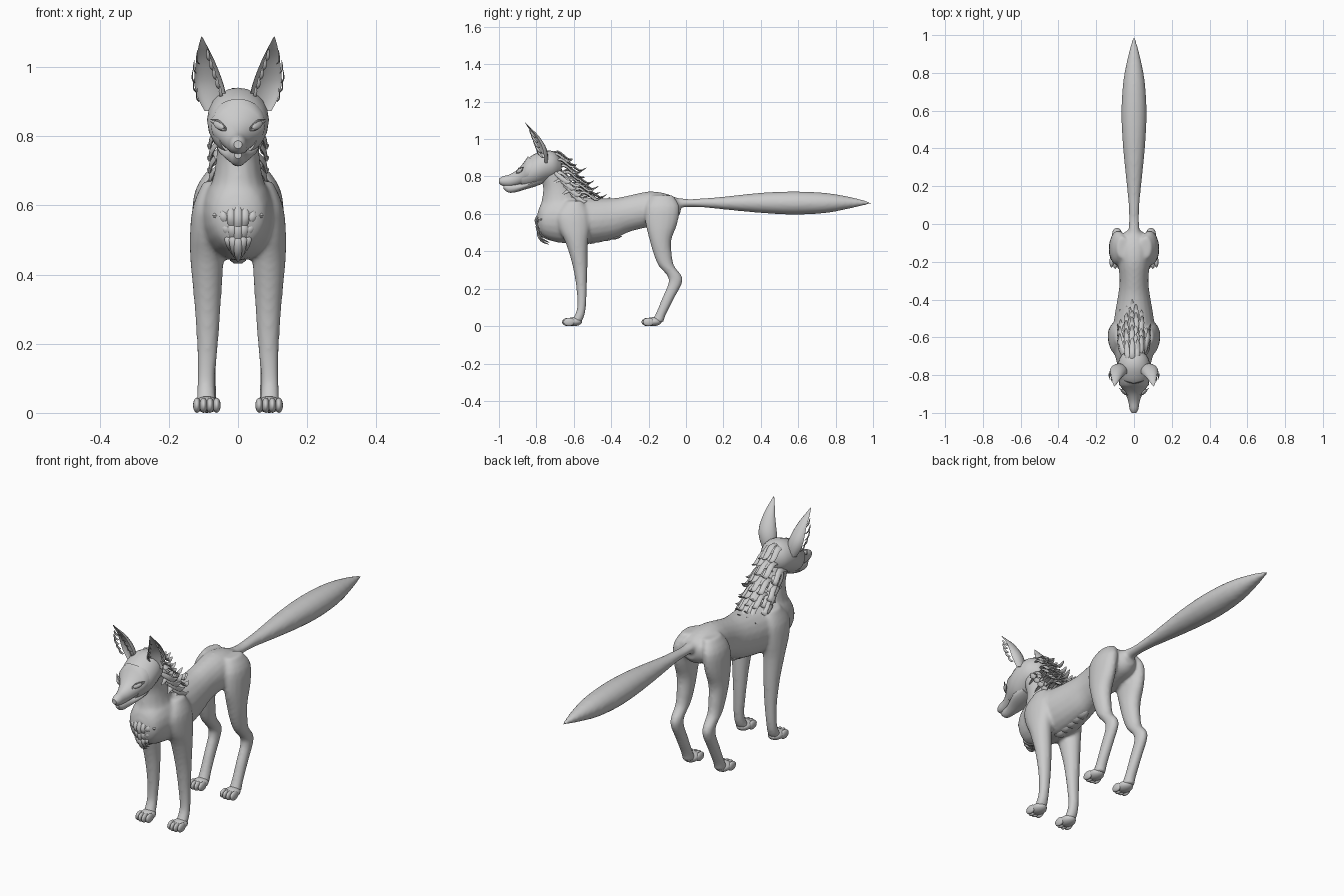
import bpy, bmesh, math, random
from mathutils import Vector

random.seed(4)
if "Cube" in bpy.data.objects:
    bpy.data.objects.remove(bpy.data.objects["Cube"])

fur = bpy.data.materials.new("grey fur")
fur.use_nodes = True
GREY = (0.6, 0.6, 0.6, 1)
fur.diffuse_color = GREY
fur.node_tree.nodes["Principled BSDF"].inputs["Base Color"].default_value = GREY
X, Y, Z = Vector((1, 0, 0)), Vector((0, 1, 0)), Vector((0, 0, 1))


def select(objs):
    bpy.ops.object.select_all(action='DESELECT')
    for o in objs:
        o.select_set(True)
    bpy.context.view_layer.objects.active = objs[0]


def refine(stations, n=3):
    """Catmull-Rom interpolation of a list of tuples."""
    out = []
    for i in range(len(stations) - 1):
        p = [stations[max(0, min(len(stations) - 1, i + k))] for k in (-1, 0, 1, 2)]
        for s in range(n):
            t = s / n
            out.append(tuple(0.5 * (2 * b + (c - a) * t + (2 * a - 5 * b + 4 * c - d) * t ** 2
                                    + (3 * b - a - 3 * c + d) * t ** 3)
                             for a, b, c, d in zip(*p)))
    return out + [tuple(stations[-1])]


def loft(name, rings, angle=40):
    """Skin a closed tube over rings of points."""
    bm = bmesh.new()
    rows = [[bm.verts.new(p) for p in r] for r in rings]
    n = len(rows[0])
    for a, b in zip(rows, rows[1:]):
        for i in range(n):
            bm.faces.new((a[i], a[(i + 1) % n], b[(i + 1) % n], b[i]))
    bm.faces.new(rows[0])
    bm.faces.new(rows[-1])
    bmesh.ops.recalc_face_normals(bm, faces=bm.faces)
    me = bpy.data.meshes.new(name)
    bm.to_mesh(me)
    bm.free()
    me.materials.append(fur)
    ob = bpy.data.objects.new(name, me)
    bpy.context.collection.objects.link(ob)
    select([ob])
    bpy.ops.object.shade_smooth_by_angle(angle=math.radians(angle))
    return ob


def ring(c, u, v, n=16, power=1.0):
    pts = []
    for k in range(n):
        a = math.tau * k / n
        f = [math.copysign(abs(w) ** power, w) for w in (math.cos(a), math.sin(a))]
        pts.append(Vector(c) + u * f[0] + v * f[1])
    return pts


def along_y(name, st, n=3, power=1.0, bulge=0):
    """Stations: y, top, bottom, half width."""
    rings = []
    for y, top, bot, w in refine(st, n):
        h = max(0.001, (top - bot) / 2)
        rings.append(ring((0, y, (top + bot) / 2), X * max(w, .001), Z * h, 20, power))
    for p in rings[-1]:
        p.y += bulge * (1 - ((p.z - (top + bot) / 2) / h) ** 2)
    return loft(name, rings)


def along_z(name, st, side=1):
    """Stations: z, front y, back y, centre x, half width."""
    return loft(name, [ring((cx * side, (f + b) / 2, z), X * w, Y * (b - f) / 2)
                       for z, f, b, cx, w in refine(st)])


def lock(name, path, width, across, thick=0.35):
    """Pointed leaf of fur following a path."""
    pts = [Vector(p) for p in refine(path, 3)]
    rings = []
    for i, p in enumerate(pts):
        t = i / (len(pts) - 1)
        tan = (pts[min(i + 1, len(pts) - 1)] - pts[max(i - 1, 0)]).normalized()
        w = max(.0006, width * (0.55 + 1.6 * t) * (1 - t) ** 0.8)
        rings.append(ring(p, across * w, tan.cross(across) * w * thick, 6))
    return loft(name, rings, 50)


def blob(name, c, size):
    bpy.ops.mesh.primitive_uv_sphere_add(segments=16, ring_count=10, location=c)
    ob = bpy.context.object
    ob.name = name
    ob.scale = size
    ob.data.materials.append(fur)
    bpy.ops.object.shade_smooth()
    return ob


# Body: torso, neck, legs and tail blended into one skin
parts = [along_y("body", [
    (-.795, .60, .53, .03), (-.77, .66, .48, .075), (-.70, .70, .45, .10), (-.60, .70, .44, .112),
    (-.50, .685, .445, .105), (-.38, .685, .47, .085), (-.30, .70, .505, .076),
    (-.20, .72, .53, .085), (-.12, .712, .55, .09), (-.06, .69, .57, .065), (-.03, .67, .60, .03)])]
parts.append(along_z("neck", [
    (.56, -.79, -.55, 0, .10), (.62, -.785, -.55, 0, .092), (.68, -.77, -.575, 0, .072),
    (.75, -.765, -.62, 0, .062), (.82, -.79, -.655, 0, .062), (.88, -.79, -.68, 0, .06)]))
parts.append(along_y("tail_root", [
    (-.12, .70, .62, .04), (0, .68, .636, .027), (.1, .684, .634, .029), (.2, .692, .624, .038),
    (.4, .713, .605, .058), (.58, .72, .596, .067), (.75, .712, .605, .058),
    (.88, .69, .63, .034), (.96, .67, .648, .014), (1.0, .659, .657, .002)]))
for s in (1, -1):
    parts.append(along_z("front_leg", [
        (.67, -.64, -.55, .07, .03), (.60, -.69, -.52, .09, .04), (.52, -.68, -.515, .092, .047),
        (.44, -.642, -.525, .09, .048), (.32, -.606, -.527, .088, .039), (.20, -.586, -.53, .088, .031),
        (.10, -.582, -.535, .092, .026), (.05, -.60, -.545, .092, .028), (.02, -.62, -.56, .09, .03)], s))
    parts.append(along_z("hind_leg", [
        (.70, -.18, -.07, .06, .03), (.64, -.215, -.035, .082, .043), (.55, -.217, -.045, .088, .046),
        (.46, -.195, -.078, .09, .043), (.38, -.172, -.075, .09, .037), (.32, -.145, -.062, .09, .032),
        (.25, -.092, -.016, .09, .027), (.15, -.128, -.062, .09, .026), (.06, -.165, -.108, .09, .027),
        (.02, -.19, -.12, .09, .03)], s))
select(parts)
bpy.ops.object.join()
body = bpy.context.object
mod = body.modifiers.new("blend", 'REMESH')
mod.mode = 'VOXEL'
mod.voxel_size = 0.008
mod.use_smooth_shade = True
mod = body.modifiers.new("soften", 'SMOOTH')
mod.factor = 0.5
mod.iterations = 8

# Paws with four toes each
for s in (1, -1):
    for label, y in (("front", -.60), ("hind", -.175)):
        blob(label + "_paw", (.09 * s, y, .024), (.036, .045, .024))
        for k in range(4):
            off = k - 1.5
            blob(label + "_toe", (.09 * s + off * .019, y - .036 + abs(off) * .007, .022),
                 (.0115, .03, .022))

# Head: skull, raised face mask, lower jaw and nose
along_y("skull", [(-.88, .855, .745, .055), (-.84, .90, .742, .077), (-.80, .925, .75, .088),
                  (-.75, .94, .77, .087), (-.70, .93, .79, .07), (-.665, .89, .82, .03)])
along_y("face_mask", [(-1.0, .787, .764, .012), (-.98, .80, .75, .023), (-.94, .812, .745, .030),
                      (-.90, .838, .75, .045), (-.87, .872, .757, .064),
                      (-.845, .908, .762, .083)], bulge=.04)
along_y("lower_jaw", [(-.975, .755, .735, .010), (-.95, .76, .714, .021), (-.91, .765, .716, .03),
                      (-.87, .77, .728, .045), (-.82, .79, .742, .06), (-.77, .80, .76, .05)])
blob("nose", (0, -.988, .772), (.015, .012, .013))

for s in (1, -1):
    # Almond eyes with lids
    eye = blob("eye", (.055 * s, -.889, .832), (.023, .008, .012))
    eye.rotation_euler = (math.radians(-15), math.radians(-22 * s), math.radians(48 * s))
    for dz, label in ((.011, "upper_lid"), (-.011, "lower_lid")):
        lock(label, [(.034 * s, -.906, .82 + dz * .2), (.055 * s, -.893, .833 + dz),
                     (.08 * s, -.866, .846 + dz * .2)], .005, Z, 1)

    # Cupped ears leaning forward
    rings = []
    for z, y, cx, w, d in refine([(.875, -.765, .068, .03, .025), (.92, -.775, .078, .043, .035),
                                  (.965, -.785, .088, .041, .032), (1.02, -.81, .096, .027, .02),
                                  (1.06, -.84, .102, .013, .009), (1.088, -.86, .105, .001, .001)]):
        u = Vector((.94 * s, .34, -.1))
        v = Vector((-.34 * s, .94, 0))
        r = []
        for k in range(16):
            a = math.tau * k / 16
            depth = math.sin(a) * (1 if math.sin(a) > 0 else -.6)
            r.append(Vector((cx * s, y, z)) + u * math.cos(a) * w + v * depth * d)
        rings.append(r)
    loft("ear", rings, 50)
    # Ear edge tufts
    for k in range(5):
        z = .90 + k * .027
        x = .112 + .012 * math.sin(k * .8)
        y = -.765 - k * .01
        lock("ear_tuft", [(x * s, y, z), ((x + .008) * s, y - .012, z + .012),
                          ((x + .006) * s, y - .03, z + .04)], .010, Y, .4)
        lock("inner_ear_tuft", [((.045 + k * .009) * s, y - .01, z + .01),
                                ((.05 + k * .009) * s, y - .025, z + .02),
                                ((.052 + k * .009) * s, y - .035, z + .045)], .007, X, .5)

# Mane: rows of locks sweeping back down the neck
ROWS = 9
for r in range(ROWS):
    t = r / (ROWS - 1)
    y0, z0 = -.73 + .17 * t, .925 - .22 * t - .04 * math.sin(math.pi * t) * t
    for c in range(-2, 3):
        if r < 2 and abs(c) == 2:
            continue
        j = random.uniform(-1, 1)
        x = c * .024 + (.008 if r % 2 else -.008)
        z = z0 - .012 * c * c
        y = y0 - .007 * c * c
        reach = .145 + .02 * j - .012 * abs(c)
        spread = 1.25 + .1 * j
        across = Vector((1, 0, -.35 * c)).normalized()
        lock("mane_lock", [(x, y - .01, z - .01), (x * 1.1, y + reach * .35, z + .008),
                           (x * spread, y + reach * .75, z - .03),
                           (x * spread, y + reach, z - .022 + .012 * j)], .019, across, .45)
# Side locks behind the cheeks
for s in (1, -1):
    for k in range(4):
        z = .80 - .035 * k
        y = -.70 + .028 * k
        lock("cheek_lock", [(.055 * s, y, z + .02), (.075 * s, y + .03, z - .005),
                            (.082 * s, y + .065, z - .03), (.09 * s, y + .09, z - .025)],
             .016, (Z + Y * .6).normalized(), .45)

# Chest ruff: hanging locks converging to a point
for row in range(3):
    for c in range(-3, 4):
        q = abs(c) / 3
        top = .61 - .035 * row - .02 * q
        x = c * (.018 - .003 * row)
        y = -.788 + .03 * q * q + .006 * row
        end = .50 - .032 * row + .03 * q
        lock("chest_lock", [(x, y + .01, top), (x * 1.15, y - .016, (top + end) / 2 + .01),
                            (x * .85, y + .004, end + .02),
                            (x * .6, y + .022 + .012 * row, end)], .015, X, .6)

# Belly fringe
for k in range(8):
    y = -.56 + .04 * k
    z = .452 + .0075 * k + (.0012 * k * k if k > 4 else 0)
    lock("belly_lock", [(0, y - .03, z + .012), (0, y + .01, z - .012), (0, y + .06, z)], .03, X, .4)
